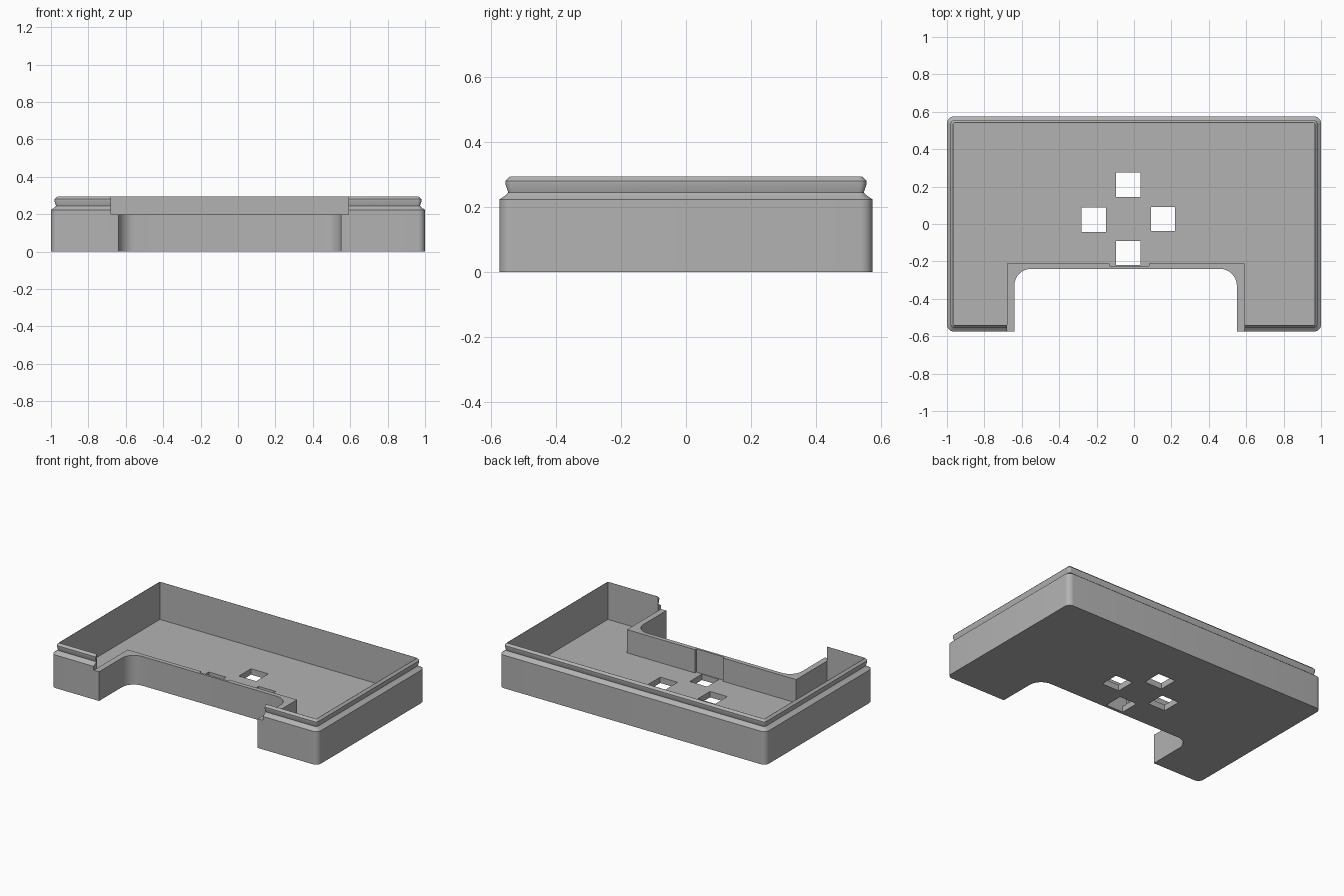
import bpy, bmesh, math

if "Cube" in bpy.data.objects:
    bpy.data.objects.remove(bpy.data.objects["Cube"])

grey = bpy.data.materials.new("plain grey")
grey.diffuse_color = (0.45, 0.45, 0.45, 1)
grey.use_nodes = True
grey.node_tree.nodes["Principled BSDF"].inputs["Base Color"].default_value = grey.diffuse_color


def loft(name, rings):
    """Closed solid through a stack of equal-length rings of 3D points."""
    bm = bmesh.new()
    loops = [[bm.verts.new(p) for p in r] for r in rings]
    n = len(loops[0])
    for a, b in zip(loops, loops[1:]):
        for i in range(n):
            j = (i + 1) % n
            bm.faces.new((a[i], a[j], b[j], b[i]))
    bm.faces.new(loops[0][::-1])
    bm.faces.new(loops[-1])
    bmesh.ops.recalc_face_normals(bm, faces=bm.faces)
    me = bpy.data.meshes.new(name)
    bm.to_mesh(me)
    bm.free()
    ob = bpy.data.objects.new(name, me)
    bpy.context.collection.objects.link(ob)
    me.materials.append(grey)
    return ob


def arc(cx, cy, r, start, steps=8, sweep=90):
    return [(cx + r * math.cos(math.radians(start + sweep * i / steps)),
             cy + r * math.sin(math.radians(start + sweep * i / steps)))
            for i in range(steps + 1)]


def rounded_rect(hx, hy, r, z):
    pts = []
    for sx, sy, a in ((1, 1, 0), (-1, 1, 90), (-1, -1, 180), (1, -1, 270)):
        pts += arc(sx * (hx - r), sy * (hy - r), r, a)
    return [(x, y, z) for x, y in pts]


def prism(name, pts, z0, z1):
    return loft(name, [[(x, y, z) for x, y in pts] for z in (z0, z1)])


# Outer shell: (inset, height) profile with the snap-fit lip on top
profile = [(0, 0), (0, 0.224), (0.021, 0.238), (0.027, 0.245),
           (0.019, 0.27), (0.019, 0.281), (0.033, 0.295)]
tray = loft("tray_shell", [rounded_rect(1 - d, 0.575 - d, 0.037 - d * 0.8, z)
                           for d, z in profile])

# Inner pocket, stepping around the front bay with a shallow recess
pocket = [(-0.965, 0.541), (-0.965, -0.541), (-0.68, -0.541), (-0.68, -0.21),
          (-0.13, -0.21), (-0.13, -0.225), (0.08, -0.225), (0.08, -0.21),
          (0.59, -0.21), (0.59, -0.541), (0.965, -0.541), (0.965, 0.541)]
cutters = [prism("pocket_cutter", pocket, 0.04, 0.5)]

# Front bay with two rounded inner corners
bay = [(-0.64, -1), (0.55, -1)] + arc(0.46, -0.33, 0.09, 0) + arc(-0.55, -0.33, 0.09, 90)
cutters.append(prism("bay_cutter", bay, -0.1, 0.5))

# Opening above the lower bay walls
opening = [(-0.68, -1), (0.59, -1), (0.59, -0.541), (0.7, -0.541), (0.7, -0.1),
           (-0.7, -0.1), (-0.7, -0.541), (-0.68, -0.541)]
cutters.append(prism("opening_cutter", opening, 0.198, 0.6))

# Four square holes in the floor
for cx, cy in ((-0.03, 0.21), (-0.03, -0.155), (-0.215, 0.022), (0.155, 0.027)):
    h = 0.065
    sq = [(cx - h, cy - h), (cx + h, cy - h), (cx + h, cy + h), (cx - h, cy + h)]
    cutters.append(prism("hole_cutter", sq, -0.1, 0.15))

# Cut everything out, then remove the cutters
bpy.context.view_layer.objects.active = tray
for c in cutters:
    c.hide_render = True
    m = tray.modifiers.new("cut", 'BOOLEAN')
    m.operation, m.solver, m.object = 'DIFFERENCE', 'EXACT', c
    bpy.ops.object.modifier_apply(modifier=m.name)
for c in cutters:
    bpy.data.objects.remove(c)

bpy.ops.object.select_all(action='DESELECT')
tray.select_set(True)
bpy.ops.object.shade_smooth_by_angle(angle=math.radians(25))
